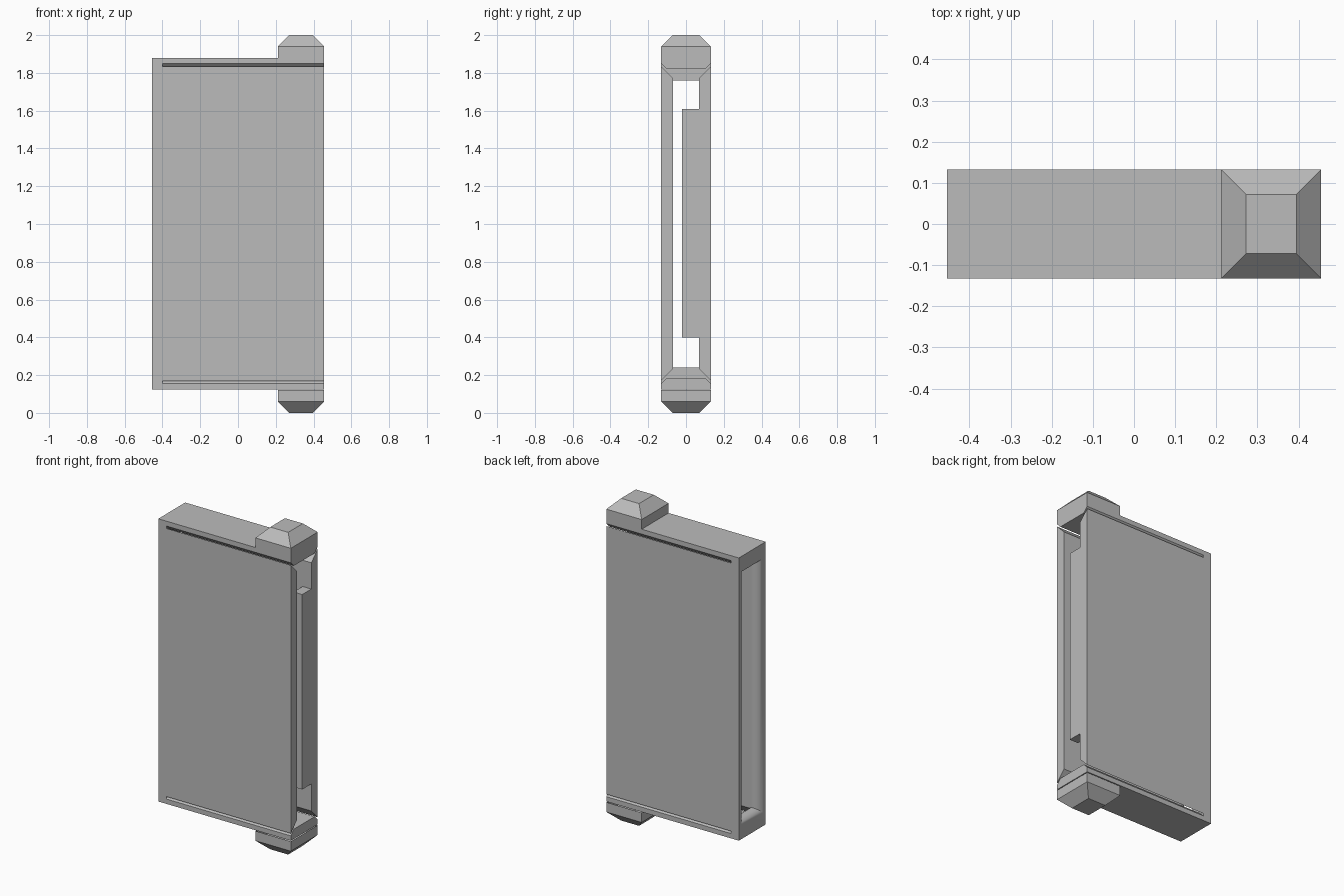
import bpy, bmesh, math

if "Cube" in bpy.data.objects:
    bpy.data.objects.remove(bpy.data.objects["Cube"])

grey = bpy.data.materials.new("plain grey")
grey.diffuse_color = (0.5, 0.5, 0.5, 1)
grey.use_nodes = True
grey.node_tree.nodes["Principled BSDF"].inputs["Base Color"].default_value = grey.diffuse_color

X0, XF, X1 = -0.455, -0.40, 0.455   # left end, inside of frame, right end
Y = 0.132                           # half depth
W = 0.07                            # half width of cavity


def finish(name, bm):
    bmesh.ops.recalc_face_normals(bm, faces=bm.faces)
    me = bpy.data.meshes.new(name)
    bm.to_mesh(me)
    bm.free()
    ob = bpy.data.objects.new(name, me)
    bpy.context.collection.objects.link(ob)
    me.materials.append(grey)
    return ob


def loft(name, loops, cap_start=False, cap_end=False, closed=False):
    """Skin a row of equal-length vertex loops."""
    bm = bmesh.new()
    rows = [[bm.verts.new(p) for p in loop] for loop in loops]
    pairs = list(zip(rows, rows[1:])) + ([(rows[-1], rows[0])] if closed else [])
    for a, b in pairs:
        n = len(a)
        for i in range(n):
            j = (i + 1) % n
            bm.faces.new((a[i], a[j], b[j], b[i]))
    if cap_start:
        bm.faces.new(rows[0])
    if cap_end:
        bm.faces.new(rows[-1])
    return finish(name, bm)


def along_x(profile, xs):
    return [[(x, y, z) for y, z in profile] for x in xs]


def yz_rect(x, hy, z0, z1):
    return [(x, -hy, z0), (x, hy, z0), (x, hy, z1), (x, -hy, z1)]


def xy_rect(z, inset):
    x0, x1, hy = 0.212 + inset, X1 - inset, Y - inset
    return [(x0, -hy, z), (x1, -hy, z), (x1, hy, z), (x0, hy, z)]


# End frame: open ring with a flared mouth on the left
rings = [yz_rect(XF, Y, 0.125, 1.88), yz_rect(X0, Y, 0.125, 1.88)]
for i in range(6):
    a = math.pi / 2 * i / 5
    hy = W + 0.05 * (1 - math.sin(a))
    dz = 0.04 * (1 - math.sin(a))
    x = XF - 0.055 * math.cos(a)
    rings.append(yz_rect(x, hy, 0.24 - dz, 1.76 + dz))
frame = loft("end_frame", rings, closed=True)
bpy.context.view_layer.objects.active = frame
frame.select_set(True)
bpy.ops.object.shade_smooth_by_angle(angle=math.radians(30))

# Top and bottom rails with chamfered inner edges, and the lugs on them
rail = [(-Y, 1.88), (Y, 1.88), (Y, 1.85), (0.102, 1.82), (-0.102, 1.82), (-Y, 1.85)]
for side, flip in (("top", False), ("bottom", True)):
    def f(z):
        return 2.005 - z if flip else z
    loft(side + "_rail", along_x([(y, f(z)) for y, z in rail], (XF, X1)), cap_end=True)
    g = (lambda z: 2 - z) if flip else (lambda z: z)
    loft(side + "_lug", [xy_rect(g(1.88), 0), xy_rect(g(1.94), 0),
                         xy_rect(g(2.0), 0.06)], cap_end=True)

# Side panels with mitred ends, separated from the rails by thin slots
for side, s in (("front", -1), ("back", 1)):
    panel = [(s * Y, 0.17), (s * Y, 1.835), (s * W, 1.773), (s * W, 0.232)]
    loft(side + "_panel", along_x(panel, (XF, X1)), cap_end=True)

# Lip on the inside of the back panel at the open end
lip = [(-0.02, 0.40), (W, 0.40), (W, 1.61), (-0.02, 1.61)]
loft("inner_lip", along_x(lip, (X1 - 0.06, X1)), cap_start=True, cap_end=True)
